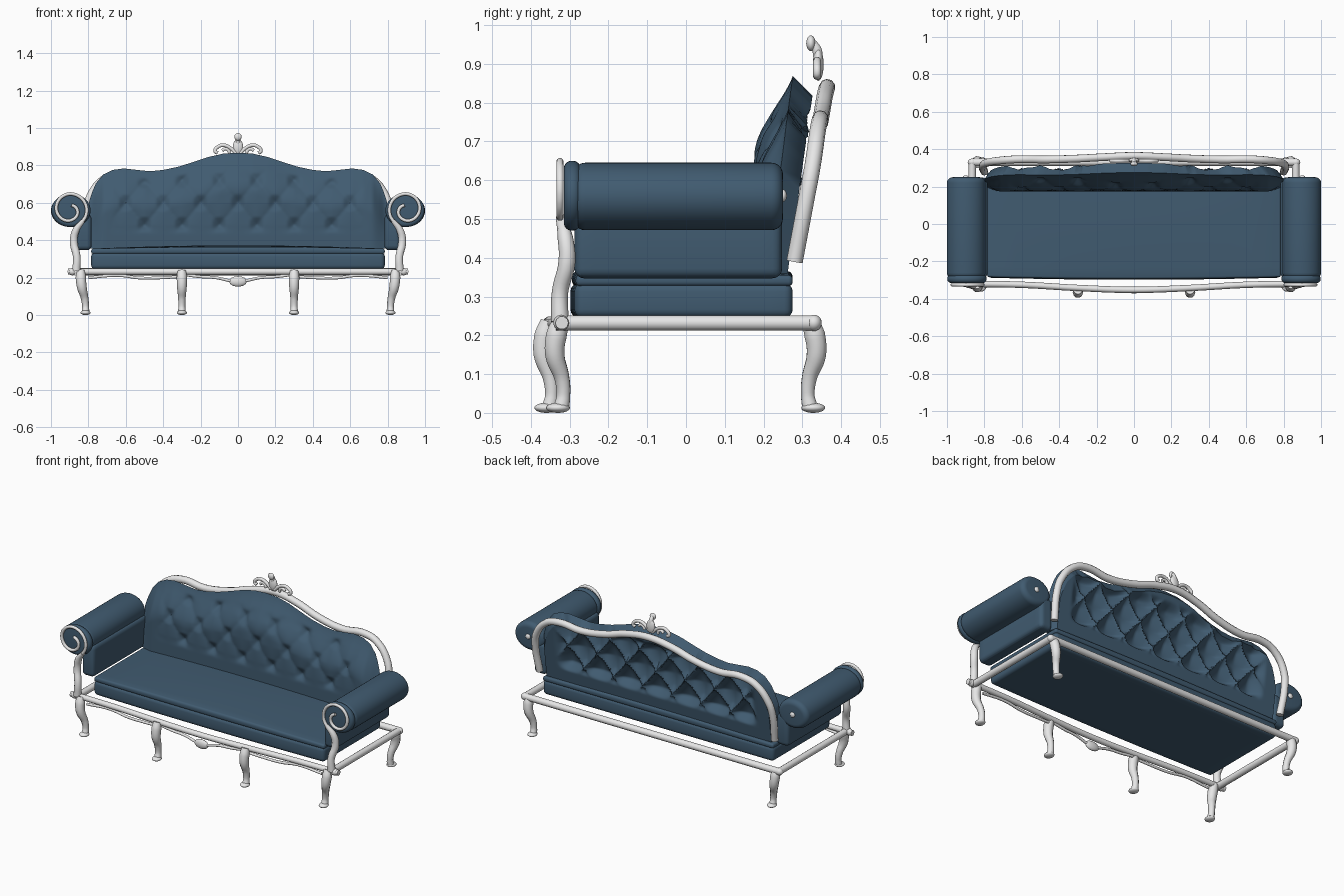
import bpy, bmesh, math
from mathutils import Matrix

cube = bpy.data.objects.get("Cube")
if cube:
    bpy.data.objects.remove(cube, do_unlink=True)


def material(name, rgb):
    m = bpy.data.materials.new(name)
    m.use_nodes = True
    m.diffuse_color = (*rgb, 1)
    m.node_tree.nodes["Principled BSDF"].inputs["Base Color"].default_value = (*rgb, 1)
    return m


BLUE = material("blue upholstery", (0.052, 0.105, 0.163))
WHITE = material("pale painted wood", (0.8, 0.8, 0.8))


def add(name, data, mat, angle=40):
    ob = bpy.data.objects.new(name, data)
    bpy.context.collection.objects.link(ob)
    data.materials.clear()
    data.materials.append(mat)
    bpy.ops.object.select_all(action='DESELECT')
    bpy.context.view_layer.objects.active = ob
    ob.select_set(True)
    if ob.type == 'MESH':
        bpy.ops.object.shade_smooth_by_angle(angle=math.radians(angle))


def from_bmesh(name, bm, mat, angle=40):
    bmesh.ops.recalc_face_normals(bm, faces=bm.faces)
    me = bpy.data.meshes.new(name)
    bm.to_mesh(me)
    bm.free()
    add(name, me, mat, angle)


def tube(name, points, radii, mat=WHITE):
    """Smooth round tube through the points; radii is one number or one per point."""
    cu = bpy.data.curves.new(name, 'CURVE')
    cu.dimensions = '3D'
    cu.bevel_depth = 1
    cu.bevel_resolution = 3
    cu.resolution_u = 6
    cu.use_fill_caps = True
    sp = cu.splines.new('BEZIER')
    sp.bezier_points.add(len(points) - 1)
    for i, (bp, p) in enumerate(zip(sp.bezier_points, points)):
        bp.co = p
        bp.handle_left_type = bp.handle_right_type = 'AUTO'
        bp.radius = radii[i] if isinstance(radii, (list, tuple)) else radii
    add(name, cu, mat)
    bpy.ops.object.convert(target='MESH')
    bpy.ops.object.shade_smooth_by_angle(angle=math.radians(50))


def ball(name, loc, size, mat=WHITE):
    bm = bmesh.new()
    bmesh.ops.create_uvsphere(bm, u_segments=20, v_segments=12, radius=1,
                              matrix=Matrix.Translation(loc) @ Matrix.Diagonal((*size, 1)))
    from_bmesh(name, bm, mat)


def padded_box(name, lo, hi, bevel, bow=0, crown=0):
    """Rounded box whose front can bow forward and whose top can crown."""
    mid = [(a + b) / 2 for a, b in zip(lo, hi)]
    half = [(b - a) / 2 for a, b in zip(lo, hi)]
    bm = bmesh.new()
    bmesh.ops.create_cube(bm, size=2, matrix=Matrix.Translation(mid) @ Matrix.Diagonal((*half, 1)))
    bmesh.ops.bevel(bm, geom=bm.edges[:], offset=bevel, segments=4, profile=0.5, affect='EDGES')
    for axis in (0, 1):
        for k in range(-4, 5):
            co, no = list(mid), [0, 0, 0]
            co[axis] += half[axis] * k / 5
            no[axis] = 1
            bmesh.ops.bisect_plane(bm, geom=bm.verts[:] + bm.edges[:] + bm.faces[:],
                                   plane_co=co, plane_no=no)
    for v in bm.verts:
        x, y, z = [(v.co[k] - mid[k]) / half[k] for k in range(3)]
        v.co.y -= bow * (1 - x * x) * (1 - y) / 2
        v.co.z += crown * (1 - x * x) * (1 - 0.5 * y * y) * (z + 1) / 2
    from_bmesh(name, bm, BLUE)


def roll(name, loc, rx, rz, y0, y1, rim):
    """Elliptical bolster lying along y with rounded rims."""
    arcs = [math.radians(a) for a in range(0, 91, 15)]
    rings = [(y0 + rim * (1 - math.sin(a)), rim * (1 - math.cos(a))) for a in reversed(arcs)]
    rings += [(y1 - rim * (1 - math.sin(a)), rim * (1 - math.cos(a))) for a in arcs]
    # The arcs run from each flat end, so the inset is largest at the ends
    rings = [(y0 + rim * (1 - math.sin(a)), rim * (1 - math.cos(a))) for a in arcs[::-1]]
    rings += [(y1 - rim * (1 - math.sin(a)), rim * (1 - math.cos(a))) for a in arcs]
    bm = bmesh.new()
    loops = []
    for y, inset in rings:
        turn = [2 * math.pi * k / 40 for k in range(40)]
        loops.append([bm.verts.new((loc[0] + (rx - inset) * math.cos(a), y, loc[1] + (rz - inset) * math.sin(a)))
                      for a in turn])
    for a, b in zip(loops, loops[1:]):
        for k in range(40):
            bm.faces.new((a[k - 1], a[k], b[k], b[k - 1]))
    bm.faces.new(loops[0])
    bm.faces.new(loops[-1])
    from_bmesh(name, bm, BLUE)


# Seat
padded_box("seat_base", (-0.785, -0.287, 0.245), (0.785, 0.275, 0.335), 0.022, 0.011)
padded_box("seat_cushion", (-0.785, -0.284, 0.327), (0.785, 0.275, 0.355), 0.011, 0.01, 0.018)

# Tufted back: silhouette height above each half-width position
OUTLINE = [(0, .868), (.08, .863), (.16, .845), (.24, .818), (.32, .793), (.4, .776), (.47, .769),
           (.54, .776), (.61, .784), (.67, .776), (.72, .752), (.76, .704), (.785, .645), (.8, .59)]


def top_height(x):
    x = abs(x)
    for (a, za), (b, zb) in zip(OUTLINE, OUTLINE[1:]):
        if x <= b:
            return za + (zb - za) * (x - a) / (b - a)
    return OUTLINE[-1][1]


def smooth(t):
    t = max(0, min(1, t))
    return t * t * (3 - 2 * t)


def tufting(x, z):
    """Returns (crease, button, window) strengths of the diamond pattern."""
    u, v = x / 0.2, (z - 0.48) / 0.24
    a, b = abs(math.sin(math.pi * (u + v + .5))), abs(math.sin(math.pi * (u - v + .5)))
    window = smooth((z - 0.43) / 0.05) * smooth((top_height(x) - z - .03) / 0.05) * smooth((0.69 - abs(x)) / 0.08)
    window *= smooth((0.79 - z) / 0.05)
    return (1 - min(a, b) ** 0.6) * window, max(0, 1 - math.hypot(a, b) / 0.8) * window, window


def back_plane(z):
    return 0.325 - (0.81 - z) * 0.14


def back_front(s, t):
    x = 0.8 * s
    top = top_height(x)
    z = 0.355 + (top - 0.355) * t
    puff = smooth((top - z) / 0.24 + 0.1) * smooth((0.83 - abs(x)) / 0.12)
    crease, button, _ = tufting(x, z)
    edge = back_plane(z) - 0.055
    return x, edge + (0.174 - edge) * puff + 0.01 * crease + 0.022 * button, z


def back_rear(s, t):
    x = 0.765 * s
    z = 0.36 + (top_height(0.8 * s) - 0.05 - 0.36) * t
    crease, button, window = tufting(x, z)
    return x, back_plane(z) - 0.055 * window + 0.05 * crease + 0.015 * button, z


NX, NZ = 160, 56
bm = bmesh.new()
sheets = []
for place in (back_front, back_rear):
    grid = [[bm.verts.new(place(2 * i / NX - 1, j / NZ)) for j in range(NZ + 1)] for i in range(NX + 1)]
    for i in range(NX):
        for j in range(NZ):
            bm.faces.new((grid[i][j], grid[i + 1][j], grid[i + 1][j + 1], grid[i][j + 1]))
    sheets.append(grid)
rim = [(i, 0) for i in range(NX)] + [(NX, j) for j in range(NZ)]
rim += [(i, NZ) for i in range(NX, 0, -1)] + [(0, j) for j in range(NZ, 0, -1)]
f, r = sheets
for (i, j), (k, l) in zip(rim, rim[1:] + rim[:1]):
    bm.faces.new((f[i][j], f[k][l], r[k][l], r[i][j]))
from_bmesh("tufted_back", bm, BLUE, 50)

# Bent rail around the back
half = [(.8, .28, .39), (.808, .31, .55), (.79, .326, .635), (.712, .34, .73), (.62, .346, .758),
        (.47, .345, .746), (.3, .35, .772), (.15, .358, .818), (0, .364, .84)]
tube("back_frame", half + [(-x, y, z) for x, y, z in half[-2::-1]], 0.021)

# Base frame
front_half = [(.91, -.32, .232), (.6, -.325, .232), (.3, -.342, .232), (0, -.352, .232)]
tube("front_rail", front_half + [(-x, y, z) for x, y, z in front_half[-2::-1]], 0.017)
tube("back_rail", [(-.87, .33, .232), (.87, .33, .232)], 0.02)
ball("apron_medallion", (0, -.355, .18), (.047, .016, .028))


def leg(name, x, y, splay, out):
    steps = [(.235, 0, 1, .024), (.2, .012, 1, .028), (.15, .016, .8, .026), (.09, -.002, .2, .02),
             (.045, -.006, 0, .018), (.012, 0, 0, .021)]
    tube(name, [(x + splay * w, y + out * o, z) for z, o, w, _ in steps], [q[3] for q in steps])
    ball(name + "_foot", (x, y + out * .008, .013), (.027, .031, .013))


for s, side in ((1, "left"), (-1, "right")):
    # Arms
    roll(side + "_arm_roll", (s * .897, .558), .103, .087, -.29, .25, .03)
    roll(side + "_arm_front_pad", (s * .893, .56), .105, .09, -.315, -.272, .02)
    padded_box(side + "_arm_panel", (s * .825 - .042, -.288, .347), (s * .825 + .042, .248, .54), .025)
    ball(side + "_arm_button", (s * .9, .25, .56), (.016, .01, .016))

    # Scroll and post at the arm front: wide arc over the roll, then a tighter curl
    spiral = []
    for deg in range(-40, 451, 17):
        a = math.radians(deg)
        q = .088 - .034 * smooth((deg - 80) / 220) - .026 * smooth((deg - 240) / 210)
        spiral.append((s * (.897 - q * math.cos(a)), -.325, .56 + q * math.sin(a)))
    tube(side + "_arm_scroll", spiral, .0095)
    post = [(.865, -.325, .235), (.862, -.325, .31), (.878, -.307, .39), (.868, -.311, .45), (.828, -.324, .505)]
    tube(side + "_arm_post", [(s * x, y, z) for x, y, z in post], [.023, .021, .022, .02, .012])

    # Side rail with corner knobs
    tube(side + "_side_rail", [(s * .865, -.335, .232), (s * .865, .33, .232)], .02)
    ball(side + "_back_corner", (s * .865, .33, .232), (.024, .02, .021))
    ball(side + "_front_corner", (s * .885, -.322, .232), (.022, .02, .02))

    # Legs
    leg(side + "_front_leg", s * .815, -.322, s * .025, -1)
    leg(side + "_middle_leg", s * .3, -.352, 0, -1)
    leg(side + "_back_leg", s * .815, .32, s * .025, 1)

    # Curved apron strips under the front rail
    inner = [(.28, -.345, .215), (.2, -.348, .205), (.12, -.35, .2), (.03, -.355, .18)]
    outer = [(.32, -.343, .205), (.4, -.338, .2), (.52, -.332, .198), (.64, -.328, .212), (.8, -.325, .2)]
    tube(side + "_inner_apron", [(s * x, y, z) for x, y, z in inner], .008)
    tube(side + "_outer_apron", [(s * x, y, z) for x, y, z in outer], .008)

    # Crest curls
    large = [(.012, .866), (.04, .893), (.075, .908), (.107, .9), (.122, .876), (.108, .867)]
    small = [(.045, .866), (.052, .882), (.07, .889), (.084, .878)]
    tube(side + "_large_crest_curl", [(s * x, .338, z) for x, z in large], .01)
    tube(side + "_small_crest_curl", [(s * x, .338, z) for x, z in small], .009)

# Crest finial
ball("crest_vase", (0, .341, .898), (.028, .014, .042))
tube("crest_neck", [(0, .341, .915), (0, .337, .937), (0, .325, .955)], [.013, .013, .011])
ball("crest_bud", (0, .322, .953), (.02, .012, .02))
